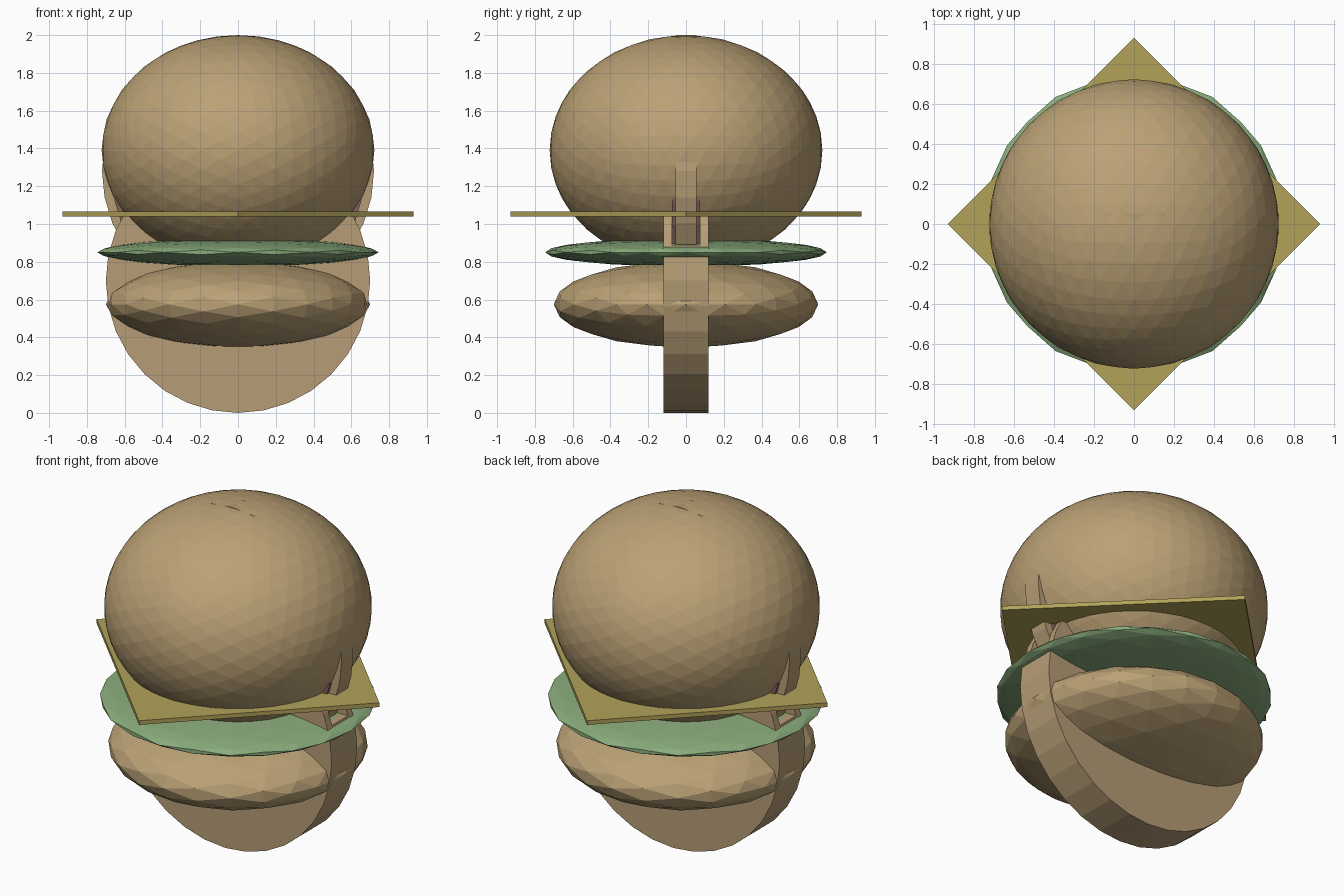
import bpy, bmesh, math
from mathutils import Matrix

if "Cube" in bpy.data.objects:
    bpy.data.objects.remove(bpy.data.objects["Cube"])


def material(name, rgb):
    m = bpy.data.materials.new(name)
    m.diffuse_color = (*rgb, 1)
    m.use_nodes = True
    m.node_tree.nodes["Principled BSDF"].inputs["Base Color"].default_value = m.diffuse_color
    return m


BREAD = material("bread", (0.50, 0.36, 0.18))
CRUMB = material("crumb", (0.47, 0.34, 0.18))
GREEN = material("leaf_green", (0.25, 0.41, 0.20))
YELLOW = material("cheese_yellow", (0.44, 0.36, 0.10))
MEAT = material("meat", (0.22, 0.13, 0.11))


def finish(name, bm, mat):
    me = bpy.data.meshes.new(name)
    bm.to_mesh(me)
    bm.free()
    ob = bpy.data.objects.new(name, me)
    bpy.context.collection.objects.link(ob)
    if mat:
        me.materials.append(mat)
    return ob


def ball(name, radius, z0, z1, detail, mat):
    # flattened faceted ball, turned so an edge lies at the top
    bm = bmesh.new()
    bmesh.ops.create_icosphere(bm, subdivisions=detail, radius=1)
    half = (z1 - z0) / 2
    bm.transform(Matrix.Translation((0, 0, (z0 + z1) / 2))
                 @ Matrix.Diagonal((radius, radius, half, 1))
                 @ Matrix.Rotation(math.radians(-31.717), 4, 'Y'))
    return finish(name, bm, mat)


def coin(name, radius, z, half_width, mat):
    # upright disc whose axis runs front to back
    bm = bmesh.new()
    bmesh.ops.create_cone(bm, cap_ends=True, segments=32, radius1=radius,
                          radius2=radius, depth=half_width * 2)
    bm.transform(Matrix.Translation((0, 0, z)) @ Matrix.Rotation(math.pi / 2, 4, 'X'))
    return finish(name, bm, mat)


def box(name, size, z, turn, mat):
    bm = bmesh.new()
    bmesh.ops.create_cube(bm, size=1)
    bm.transform(Matrix.Translation((0, 0, z)) @ Matrix.Rotation(turn, 4, 'Z')
                 @ Matrix.Diagonal((*size, 1)))
    return finish(name, bm, mat)


# Stacked round layers
ball("top_bun", 0.722, 0.78, 2.0, 4, BREAD)
ball("lettuce", 0.745, 0.775, 0.925, 3, GREEN)
ball("bottom_bun", 0.70, 0.345, 0.805, 3, BREAD)

# Square cheese slice, corners on the axes
side = 0.93 * math.sqrt(2)
box("cheese_slice", (side, side, 0.025), 1.053, math.pi / 4, YELLOW)

# Upright lower disc with a slot in its top half
lower = coin("lower_disc", 0.70, 0.70, 0.12, CRUMB)
cutter = box("slot_cutter", (2, 0.15, 1), 1.39, 0, None)
cutter.hide_render = True
cutter.hide_viewport = True
mod = lower.modifiers.new("slot", 'BOOLEAN')
mod.operation = 'DIFFERENCE'
mod.solver = 'EXACT'
mod.object = cutter

# Filling held in the slot and the thin upper disc
coin("filling_disc", 0.665, 1.25, 0.073, MEAT)
coin("upper_disc", 0.72, 1.28, 0.055, CRUMB)
